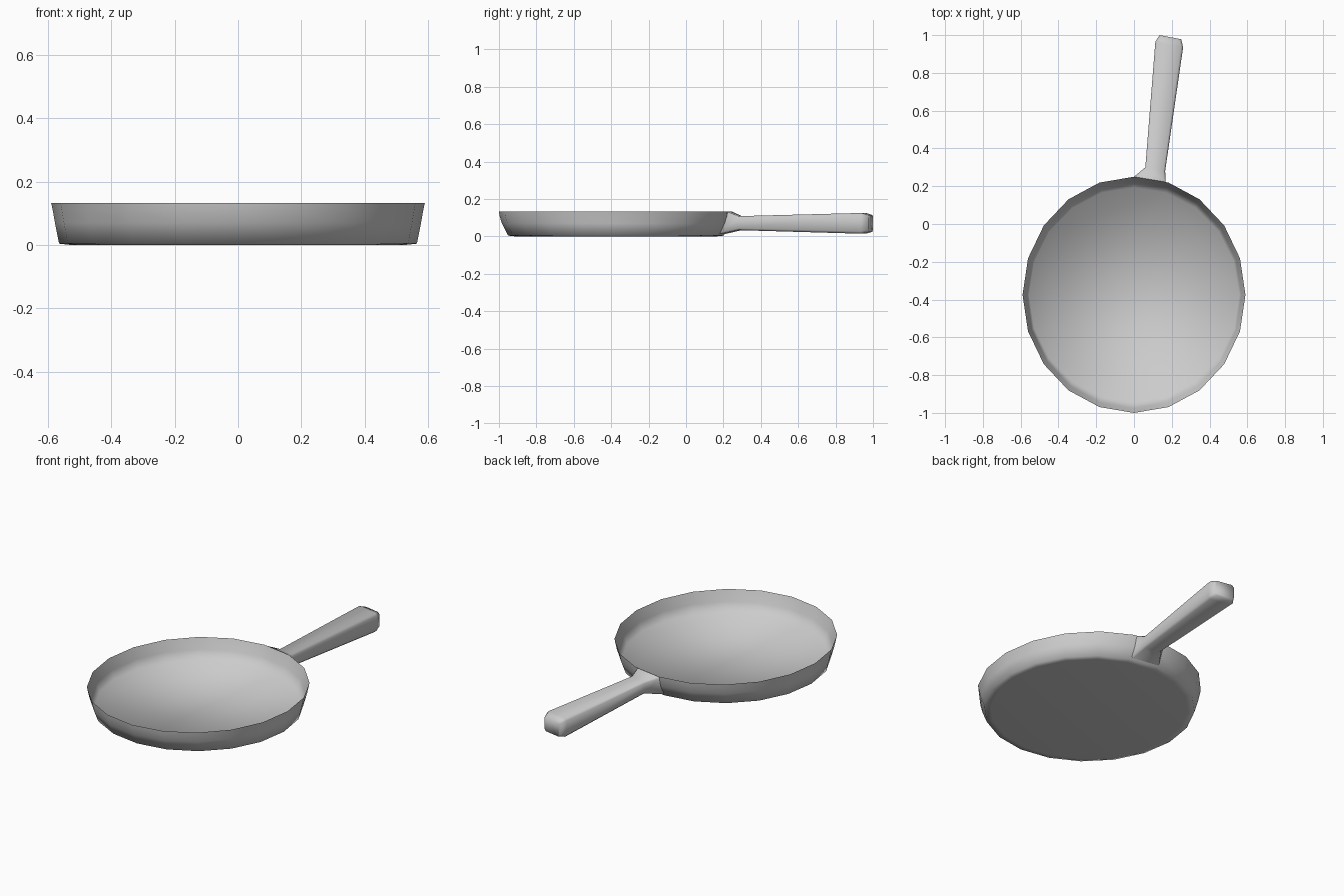
import bpy, bmesh, math
from mathutils import Vector

if "Cube" in bpy.data.objects:
    bpy.data.objects.remove(bpy.data.objects["Cube"])

CY = -0.375
SIDES = 20


def finish(bm, name, angle):
    bmesh.ops.recalc_face_normals(bm, faces=bm.faces)
    me = bpy.data.meshes.new(name)
    bm.to_mesh(me)
    bm.free()
    ob = bpy.data.objects.new(name, me)
    bpy.context.collection.objects.link(ob)
    bpy.ops.object.select_all(action='DESELECT')
    ob.select_set(True)
    bpy.context.view_layer.objects.active = ob
    bpy.ops.object.shade_smooth_by_angle(angle=math.radians(angle))
    return ob


def bridge(bm, rings):
    for a, b in zip(rings, rings[1:]):
        n = len(a)
        for i in range(n):
            j = (i + 1) % n
            bm.faces.new((a[i], a[j], b[j], b[i]))


# Pan body: outer wall up to a thin rim, then down the inside to a flat floor
bm = bmesh.new()
profile = [(0.53, 0.54, 0.0), (0.565, 0.577, 0.004), (0.578, 0.61, 0.07),
           (0.585, 0.622, 0.11), (0.59, 0.625, 0.133),
           (0.568, 0.600, 0.07), (0.556, 0.568, 0.016)]
rings = []
for rx, ry, z in profile:
    rings.append([bm.verts.new((rx * math.sin(2 * math.pi * i / SIDES),
                                CY + ry * math.cos(2 * math.pi * i / SIDES), z))
                  for i in range(SIDES)])
bridge(bm, rings)
bm.faces.new(rings[0])
bm.faces.new(rings[-1])
finish(bm, "pan_body", 88)

# Handle: softened rectangular sections, flaring from the rim to a wide end
bm = bmesh.new()
sections = [  # left xy, right xy, z low, z high, chamfer, inward shift of underside
    ((0.0, 0.25), (0.168, 0.222), 0.012, 0.131, 0.008, 0.04),
    ((0.06, 0.30), (0.165, 0.28), 0.033, 0.108, 0.01, 0),
    ((0.113, 0.965), (0.26, 0.935), 0.014, 0.125, 0.012, 0),
    ((0.135, 1.0), (0.25, 0.978), 0.024, 0.113, 0.012, 0),
]
rings = []
for left, right, lo, hi, c, shift in sections:
    l, r = Vector((*left, 0)), Vector((*right, 0))
    d = (r - l).normalized() * c
    s = Vector((0, -shift, 0))
    pts = [(l + s, lo + c), (l + d + s, lo), (r - d + s, lo), (r + s, lo + c),
           (r, hi - c), (r - d, hi), (l + d, hi), (l, hi - c)]
    rings.append([bm.verts.new((p.x, p.y, z)) for p, z in pts])
bridge(bm, rings)
bm.faces.new(rings[0])
bm.faces.new(rings[-1])
finish(bm, "handle", 75)
